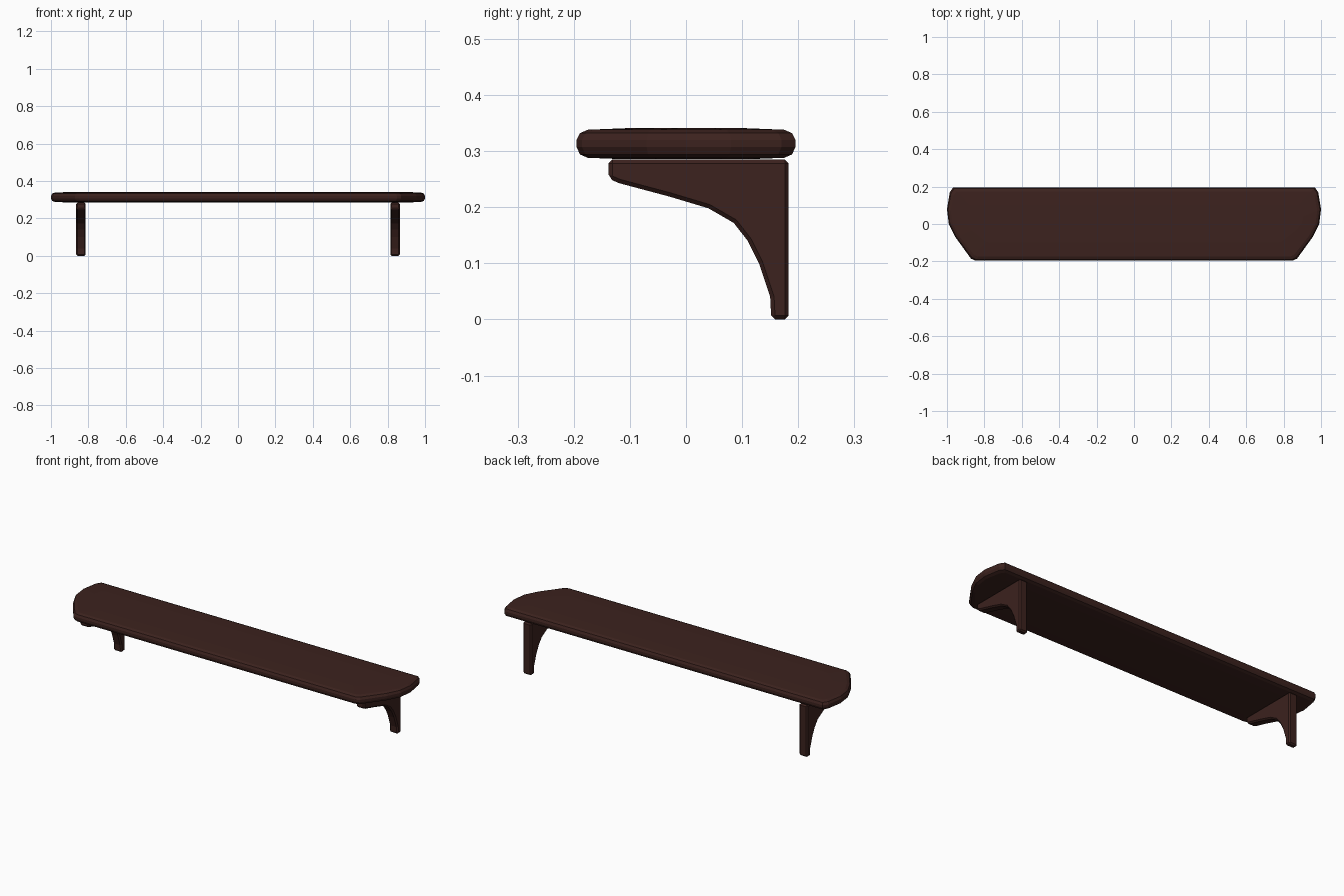
import bpy, bmesh

if "Cube" in bpy.data.objects:
    bpy.data.objects.remove(bpy.data.objects["Cube"])

wood = bpy.data.materials.new("dark_wood")
wood.diffuse_color = (0.045, 0.016, 0.013, 1)
wood.use_nodes = True
wood.node_tree.nodes["Principled BSDF"].inputs["Base Color"].default_value = wood.diffuse_color


def finish(bm, name):
    bmesh.ops.recalc_face_normals(bm, faces=bm.faces)
    me = bpy.data.meshes.new(name)
    bm.to_mesh(me)
    bm.free()
    me.materials.append(wood)
    ob = bpy.data.objects.new(name, me)
    bpy.context.collection.objects.link(ob)
    return ob


# Shelf board: mirrored outline lofted through inset rings for the eased edge
half = [(0.85, -0.195), (0.872, -0.185), (0.955, -0.07), (0.99, 0.0),
        (1.0, 0.08), (0.985, 0.17), (0.968, 0.195)]
outline = half + [(-x, y) for x, y in reversed(half)]
rings = [(0.286, 0.07), (0.288, 0.02), (0.294, 0.006), (0.307, 0.0),
         (0.320, 0.0), (0.332, 0.006), (0.338, 0.02), (0.341, 0.095)]
bm = bmesh.new()
loops = []
for z, d in rings:
    sx, sy = 1 - d, 1 - d / 0.195
    loops.append([bm.verts.new((x * sx, y * sy, z)) for x, y in outline])
n = len(outline)
for a, b in zip(loops, loops[1:]):
    for i in range(n):
        j = (i + 1) % n
        bm.faces.new((a[i], a[j], b[j], b[i]))
bm.faces.new(loops[0])
bm.faces.new(loops[-1])
finish(bm, "shelf_board")

# Curved wall brackets: extruded side profile with chamfered edges
profile = [(0.183, 0.0), (0.183, 0.285), (-0.138, 0.285), (-0.138, 0.251),
           (-0.12, 0.243), (-0.03, 0.219), (0.04, 0.198), (0.085, 0.172),
           (0.11, 0.14), (0.13, 0.10), (0.15, 0.04), (0.152, 0.0)]
for side, name in ((-1, "left_bracket"), (1, "right_bracket")):
    bm = bmesh.new()
    face = bm.faces.new([bm.verts.new((side * 0.84 - 0.025, y, z)) for y, z in profile])
    ext = bmesh.ops.extrude_face_region(bm, geom=[face])
    moved = [v for v in ext["geom"] if isinstance(v, bmesh.types.BMVert)]
    bmesh.ops.translate(bm, verts=moved, vec=(0.05, 0, 0))
    ob = finish(bm, name)
    bev = ob.modifiers.new("chamfer", "BEVEL")
    bev.width = 0.007
    bev.segments = 1
    bev.limit_method = "ANGLE"
    bev.angle_limit = 0.8
